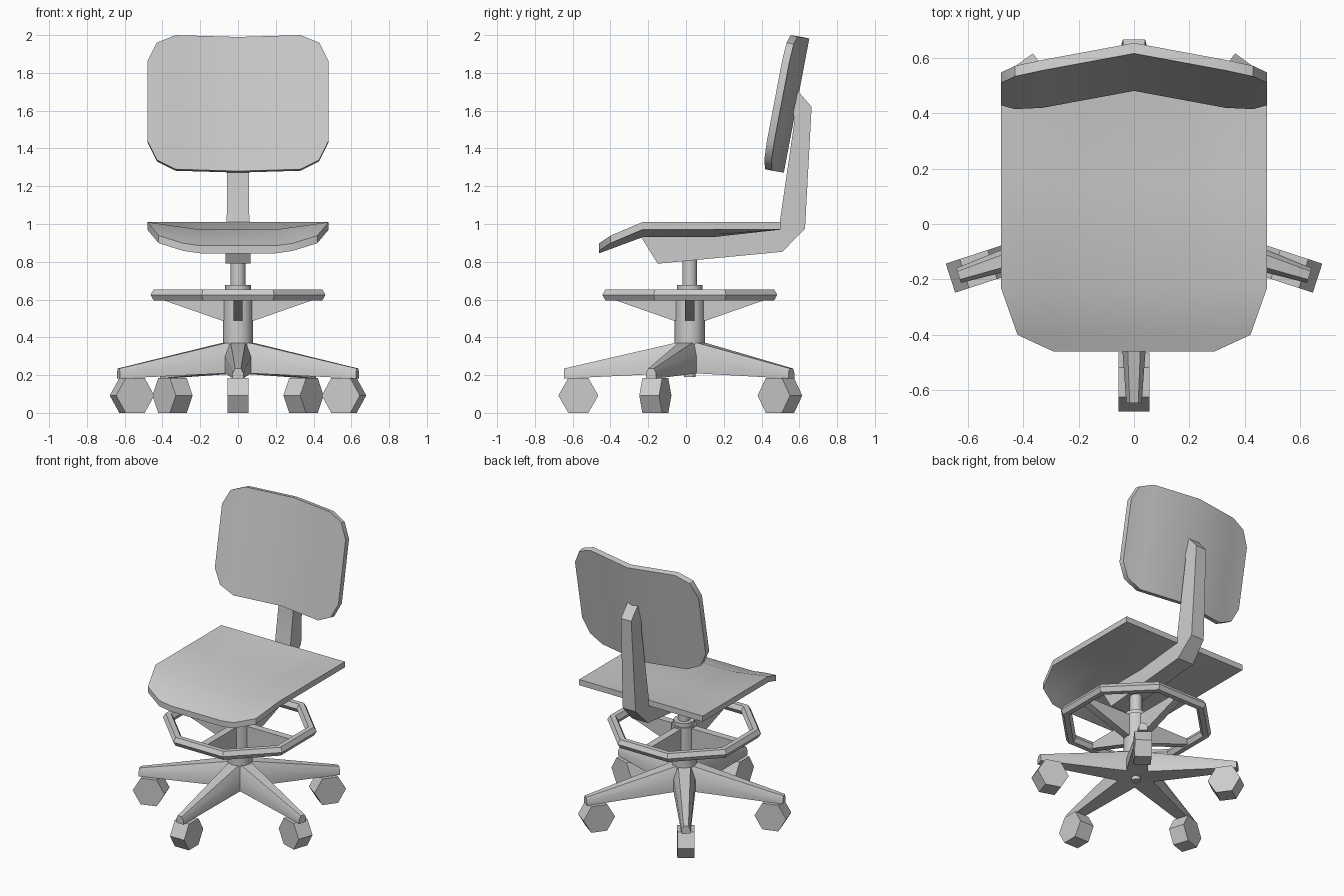
import bpy, bmesh, math
from mathutils import Matrix, Vector

if "Cube" in bpy.data.objects:
    bpy.data.objects.remove(bpy.data.objects["Cube"])

CY = 0.02  # y of the column axis


def make(name, verts, faces, angle=35):
    me = bpy.data.meshes.new(name)
    bm = bmesh.new()
    vs = [bm.verts.new(v) for v in verts]
    for f in faces:
        bm.faces.new([vs[i] for i in f])
    bmesh.ops.remove_doubles(bm, verts=bm.verts, dist=1e-4)
    bmesh.ops.recalc_face_normals(bm, faces=bm.faces)
    bm.to_mesh(me)
    bm.free()
    ob = bpy.data.objects.new(name, me)
    bpy.context.collection.objects.link(ob)
    bpy.ops.object.select_all(action='DESELECT')
    ob.select_set(True)
    bpy.context.view_layer.objects.active = ob
    bpy.ops.object.shade_smooth_by_angle(angle=math.radians(angle))
    return ob


def loft(name, rings, closed=False, **kw):
    """Skin equal-length rings; cap the ends unless the loop is closed."""
    n, m = len(rings[0]), len(rings)
    verts = [v for r in rings for v in r]
    faces = []
    for i in range(m if closed else m - 1):
        a, b = i * n, (i + 1) % m * n
        faces += [(a + k, a + (k + 1) % n, b + (k + 1) % n, b + k) for k in range(n)]
    if not closed:
        faces += [tuple(range(n)), tuple(range((m - 1) * n, m * n))]
    return make(name, verts, faces, **kw)


def slab(name, rows, offset):
    """Closed panel from a grid of points, thickened along offset."""
    m, n = len(rows), len(rows[0])
    top = [Vector(p) for r in rows for p in r]
    N = m * n
    verts = top + [p + Vector(offset) for p in top]
    faces = []
    for i in range(m - 1):
        for j in range(n - 1):
            q = (i * n + j, i * n + j + 1, (i + 1) * n + j + 1, (i + 1) * n + j)
            faces += [q, tuple(N + k for k in q)]
    rim = ([j for j in range(n)] + [i * n + n - 1 for i in range(1, m)]
           + [(m - 1) * n + j for j in range(n - 2, -1, -1)]
           + [i * n for i in range(m - 2, 0, -1)])
    faces += [(a, b, N + b, N + a) for a, b in zip(rim, rim[1:] + rim[:1])]
    return verts, faces


def build_slab(name, rows, offset):
    verts, faces = slab(name, rows, offset)
    # drop zero-area quads and collapse triangles at merged corners
    clean, seen = [], {}
    ids = [seen.setdefault(tuple(round(c, 4) for c in v), i) for i, v in enumerate(verts)]
    for f in faces:
        g = list(dict.fromkeys(ids[i] for i in f))
        if len(g) > 2:
            clean.append(g)
    return make(name, verts, clean, angle=40)


def cylinder(name, r, z0, z1, sides):
    ring = lambda z: [(r * math.cos(2 * math.pi * k / sides),
                       CY + r * math.sin(2 * math.pi * k / sides), z) for k in range(sides)]
    return loft(name, [ring(z0), ring(z1)], angle=50)


# seat: flat back edge, dished middle, sloping front lip
rows = []
for y, w, dish, drop in [(0.5, .48, 0, 0), (.14, .48, .04, 0), (-.23, .48, .04, 0),
                         (-.40, .42, .04, .063), (-.46, .29, .04, .085)]:
    half = [w, .29, .2]
    xs = [-x for x in half] + half[::-1]
    rows.append([(x, y, 1.01 - drop - dish * min(1, (.48 - abs(x)) / .28)) for x in xs])
build_slab("seat", rows, (0, 0, -.04))

# backrest: tilted panel folded along the middle
rows = []
for x, lo, hi, fold in [(-.48, 1.44, 1.86, .082), (-.43, 1.34, 1.96, .077), (-.33, 1.29, 2.0, .063),
                        (0, 1.28, 1.99, 0), (.33, 1.29, 2.0, .063), (.43, 1.34, 1.96, .077),
                        (.48, 1.44, 1.86, .082)]:
    rows.append([(x, .48 - fold + .19 * (z - 1.28), z) for z in (lo, hi)])
build_slab("backrest", rows, (0, .038, -.008))

# back support arm: (outer y, z, half width), (inner y, z, half width)
stations = [((-.15, .79, .065), (-.24, .935, .065)), ((.51, .853, .062), (.40, .975, .062)),
            ((.63, .975, .05), (.495, 1.0, .06)), ((.665, 1.62, .04), (.575, 1.55, .055)),
            ((.592, 1.705, .04), (.565, 1.60, .05))]
loft("back_support", [[(-o[2], o[0], o[1]), (o[2], o[0], o[1]),
                       (i[2], i[0], i[1]), (-i[2], i[0], i[1])] for o, i in stations], angle=20)

# central column
cylinder("gas_column", .04, .60, .86, 10)
cylinder("column_collar", .07, .64, .678, 10)
cylinder("column_hub", .08, .23, .65, 12)
cylinder("column_end", .03, .19, .3, 8)

# octagonal foot ring with hexagonal tube section
rings = []
for k in range(8):
    a = math.radians(22.5 + 45 * k)
    ring = []
    for j in range(6):
        t = math.radians(60 * j)
        r = (.43 + .033 * math.cos(t)) / math.cos(math.radians(22.5))
        ring.append((r * math.cos(a), CY + r * math.sin(a), .625 + .034 * math.sin(t)))
    rings.append(ring)
loft("foot_ring", rings, closed=True, angle=30)


def spin(ob, angle):
    ob.data.transform(Matrix.Translation((0, CY, 0)) @ Matrix.Rotation(angle, 4, 'Z'))


# tapered brackets holding the foot ring
for k in range(4):
    prof = [(.05, .49), (.09, .49), (.41, .602), (.41, .64), (.05, .64)]
    spin(loft("ring_bracket", [[(r, s, z) for r, z in prof] for s in (-.025, .025)]),
         k * math.pi / 2)

# five star legs with hexagonal casters
for k in range(5):
    ang = -math.pi / 2 + k * 2 * math.pi / 5
    secs = [(0, .08, .215, .30, .375), (.08, .07, .21, .30, .37), (.665, .028, .182, .21, .235)]
    spin(loft("base_leg", [[(r, -w, z0), (r, w, z0), (r, w, z1), (r, w * .55, z2),
                            (r, -w * .55, z2), (r, -w, z1)] for r, w, z0, z1, z2 in secs]), ang)
    hexa = [(.59 + .106 * math.cos(math.radians(60 * j)),
             .092 + .106 * math.sin(math.radians(60 * j))) for j in range(6)]
    spin(loft("caster_wheel", [[(r, s, z) for r, z in hexa] for s in (-.055, .055)]), ang)
